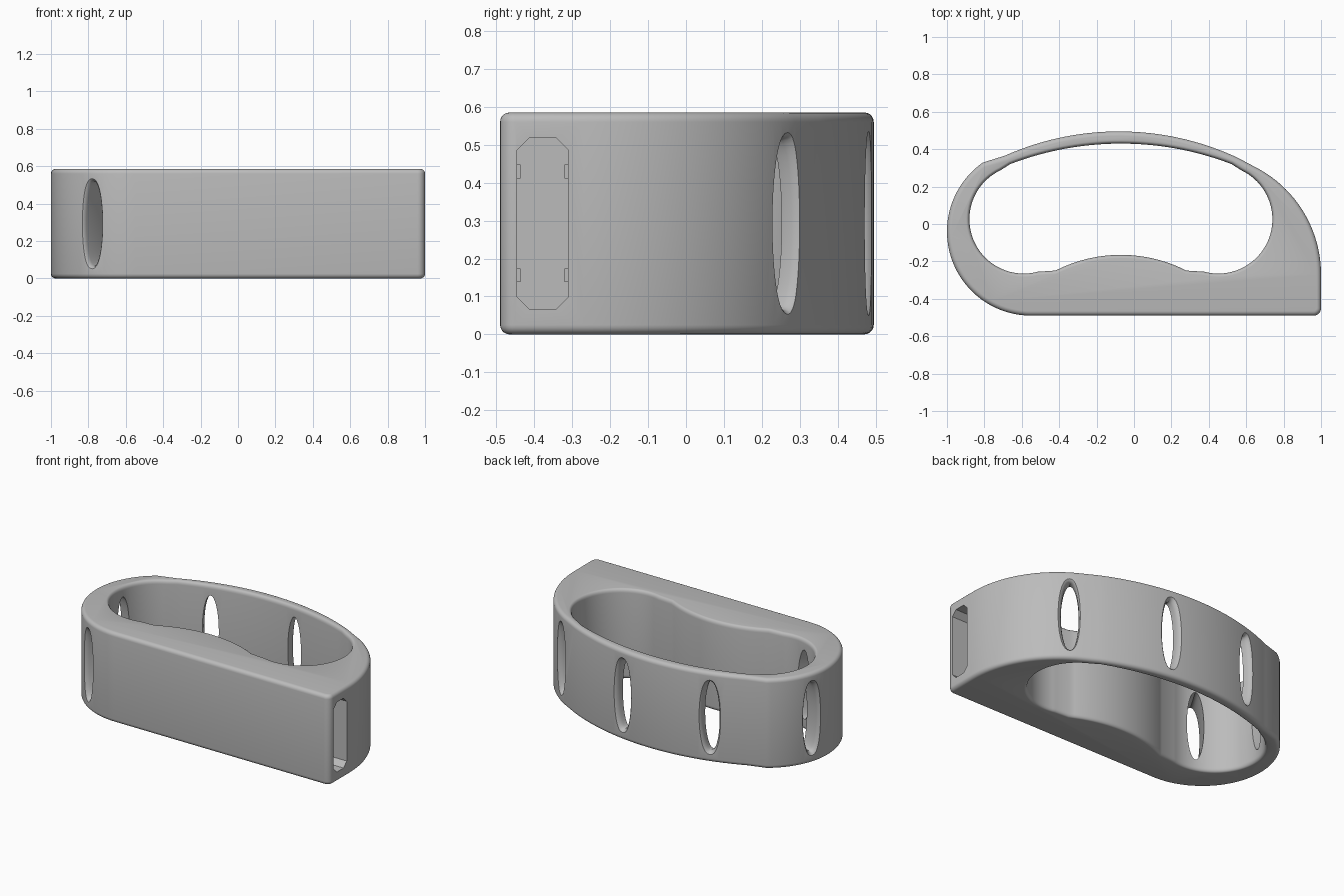
import bpy
import bmesh
from math import cos, sin, pi, radians
from mathutils import Matrix, Vector

old = bpy.data.objects.get("Cube")
if old:
    bpy.data.objects.remove(old, do_unlink=True)

HEIGHT = 0.585
MID = HEIGHT / 2
FILLET = 0.025

grey = bpy.data.materials.new("mid grey")
grey.use_nodes = True
grey.diffuse_color = (0.5, 0.5, 0.5, 1)
grey.node_tree.nodes["Principled BSDF"].inputs["Base Color"].default_value = (0.5, 0.5, 0.5, 1)


def arc(cx, cy, r, start, end, n):
    angles = [radians(start + (end - start) * i / n) for i in range(n + 1)]
    return [Vector((cx + r * cos(a), cy + r * sin(a))) for a in angles]


def offset(outline, d):
    """Move every point of a counter-clockwise loop outward by d."""
    result = []
    for i, p in enumerate(outline):
        t = (outline[(i + 1) % len(outline)] - outline[i - 1]).normalized()
        result.append(p + Vector((t.y, -t.x)) * d)
    return result


def loft(name, outline, rings, frame=Matrix()):
    """Closed solid from (height, outline offset) rings along local z."""
    bm = bmesh.new()
    loops = [[bm.verts.new(frame @ Vector((p.x, p.y, h))) for p in offset(outline, d)]
             for h, d in rings]
    n = len(outline)
    for low, high in zip(loops, loops[1:]):
        for i in range(n):
            j = (i + 1) % n
            bm.faces.new((low[i], low[j], high[j], high[i]))
    bm.faces.new(loops[0][::-1])
    bm.faces.new(loops[-1])
    bmesh.ops.recalc_face_normals(bm, faces=bm.faces)
    mesh = bpy.data.meshes.new(name)
    bm.to_mesh(mesh)
    bm.free()
    mesh.materials.append(grey)
    obj = bpy.data.objects.new(name, mesh)
    bpy.context.collection.objects.link(obj)
    return obj


def side_frame(x, y, angle):
    """Frame with local z pointing out horizontally and local y pointing up."""
    c, s = cos(radians(angle)), sin(radians(angle))
    return Matrix(((-s, 0, c, x), (c, 0, s, y), (0, 1, 0, MID), (0, 0, 0, 1)))


def cut(target, cutter):
    mod = target.modifiers.new("cut", "BOOLEAN")
    mod.operation = "DIFFERENCE"
    mod.solver = "EXACT"
    mod.object = cutter
    bpy.context.view_layer.objects.active = target
    bpy.ops.object.modifier_apply(modifier=mod.name)
    bpy.data.objects.remove(cutter, do_unlink=True)


# Quarter-round steps: (distance from the rim, inset)
ROUND = [(FILLET * (1 - cos(a)), FILLET * (1 - sin(a)))
         for a in [pi / 2 * i / 5 for i in range(6)]]

# Body: rounded at one end, squared at the other, with filleted rims
body_outline = (arc(0.96, -0.45, 0.04, -90, 0, 6)
                + arc(0.355, -0.27, 0.645, 0, 60, 20)
                + arc(-0.08, -1.005, 1.5, 65, 114, 30)
                + arc(-0.55, -0.04, 0.45, 125, 270, 40))
rings = [(h, -d) for h, d in ROUND]
rings += [(HEIGHT - h, d) for h, d in reversed(rings)]
body = loft("grip_body", body_outline, rings)

# Finger opening, flared at both rims
opening = (arc(0.45, 0.025, 0.29, -105, 65, 40)
           + arc(-0.07, -1.22, 1.65, 69, 111, 30)
           + arc(-0.59, 0.025, 0.29, 115, 285, 40)
           + arc(-0.07, -0.935, 0.77, 117, 63, 24))
flare = [(h, d * 0.7) for h, d in ROUND]
rings = [(-0.02, FILLET * 0.7)] + flare
rings += [(HEIGHT - h, d) for h, d in reversed(rings)]
cut(body, loft("opening_cutter", opening, rings))

# Oval windows around the curved wall, softened on the outside
oval = [Vector((0.052 * cos(a), 0.225 * sin(a))) for a in
        [2 * pi * i / 48 for i in range(48)]]
rings = [(-0.35, 0), (-0.03, 0), (-0.015, 0.004), (-0.005, 0.011), (0.003, 0.02), (0.08, 0.03)]
for x, y, angle in [(0.71, 0.27, 52), (0.12, 0.48, 83), (-0.48, 0.44, 105),
                    (-0.975, 0.1, 162), (-0.78, -0.427, 239)]:
    cut(body, loft("window_cutter", oval, rings, side_frame(x, y, angle)))

# Deep slot in the squared end, with clipped corners
w, h, c = 0.067, 0.227, 0.033
slot = [Vector(p) for p in ((w, c - h), (w, h - c), (w - c, h), (c - w, h),
                            (-w, h - c), (-w, c - h), (c - w, -h), (w - c, -h))]
cut(body, loft("slot_cutter", slot, [(-1.1, 0), (0.1, 0)], side_frame(1, -0.378, 0)))

# Small retaining tabs inside the slot
for side in (-1, 1):
    for level in (-1, 1):
        y, z = side * 0.064, level * 0.137
        tab = [Vector((y + a * 0.006, z + b * 0.018)) for a, b in
               ((1, -1), (1, 1), (-1, 1), (-1, -1))]
        loft("slot_tab", tab, [(-0.6, 0), (-0.25, 0)], side_frame(1, -0.378, 0))

bpy.ops.object.select_all(action="DESELECT")
body.select_set(True)
bpy.context.view_layer.objects.active = body
bpy.ops.object.shade_smooth_by_angle(angle=radians(30))
